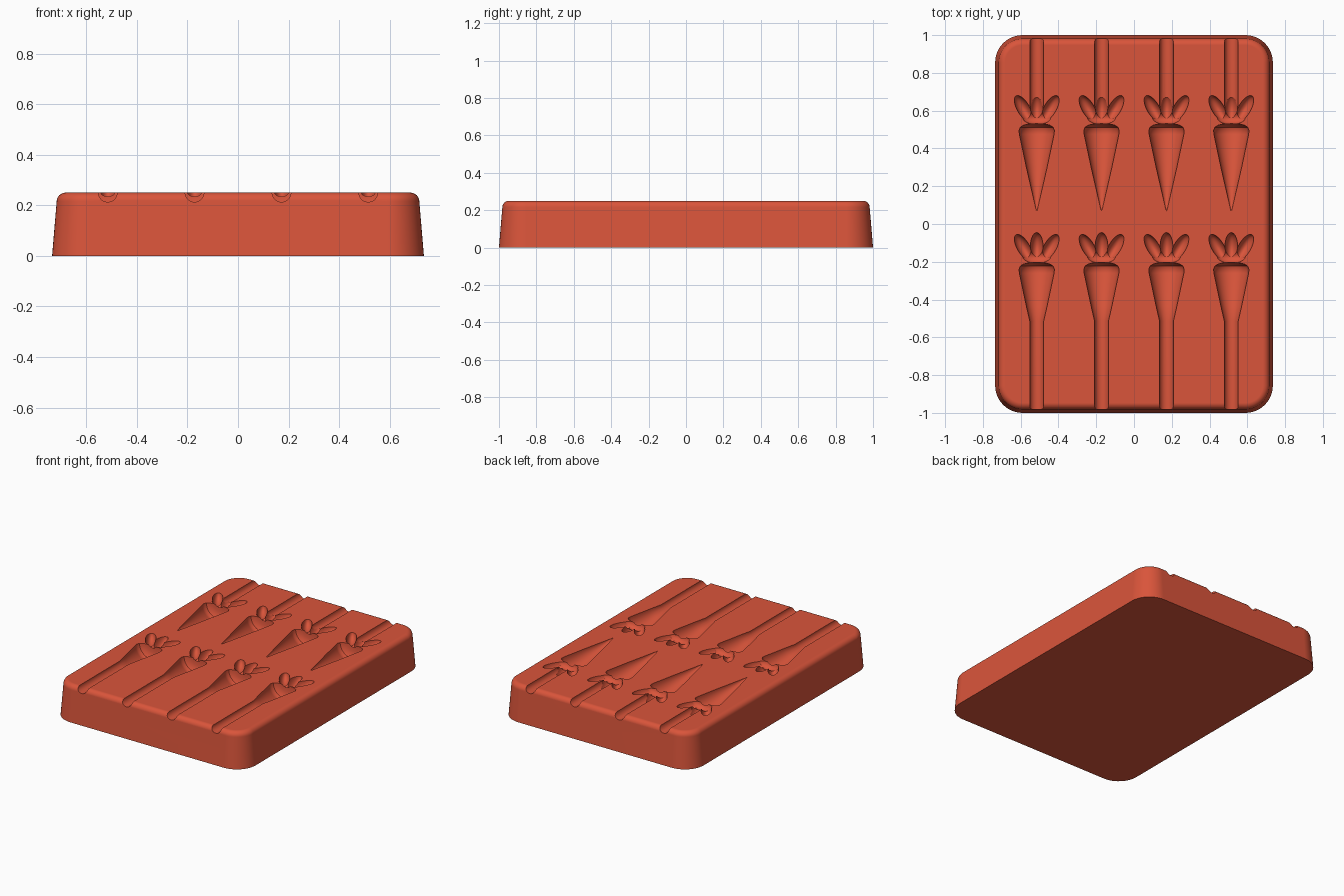
import bpy, bmesh, math
from mathutils import Matrix, Vector

cube = bpy.data.objects.get("Cube")
if cube:
    bpy.data.objects.remove(cube, do_unlink=True)

TOP = 0.25
COLUMNS = [-0.515, -0.172, 0.172, 0.515]
ROWS = [0.0, -0.735]

red = bpy.data.materials.new("coral red")
red.use_nodes = True
color = (0.70, 0.09, 0.043, 1)
red.diffuse_color = color
red.node_tree.nodes["Principled BSDF"].inputs["Base Color"].default_value = color


def make_object(name, bm):
    bmesh.ops.recalc_face_normals(bm, faces=bm.faces)
    mesh = bpy.data.meshes.new(name)
    bm.to_mesh(mesh)
    bm.free()
    mesh.materials.append(red)
    obj = bpy.data.objects.new(name, mesh)
    bpy.context.collection.objects.link(obj)
    return obj


def skin(bm, rings):
    """Join equal-length rings of points into a capped solid."""
    loops = [[bm.verts.new(p) for p in ring] for ring in rings]
    n = len(loops[0])
    for a, b in zip(loops, loops[1:]):
        for i in range(n):
            j = (i + 1) % n
            bm.faces.new((a[i], a[j], b[j], b[i]))
    bm.faces.new(loops[0])
    bm.faces.new(loops[-1])


def rounded_rect(hx, hy, r, z, steps=12):
    points = []
    for k, (sx, sy) in enumerate([(1, 1), (-1, 1), (-1, -1), (1, -1)]):
        for i in range(steps + 1):
            a = math.pi / 2 * (k + i / steps)
            points.append((sx * (hx - r) + r * math.cos(a),
                           sy * (hy - r) + r * math.sin(a), z))
    return points


def lathe_y(bm, x, profile, sides=40):
    """Solid of revolution about a line along y in the top face."""
    rings = []
    for y, r in profile:
        angles = [math.tau * (i + 0.5) / sides for i in range(sides)]
        rings.append([(x + r * math.cos(a), y, TOP + r * math.sin(a)) for a in angles])
    skin(bm, rings)


def ellipsoids(name, x, y, size, tilt):
    """One ellipsoid in every cavity."""
    bm = bmesh.new()
    for cx in COLUMNS:
        for cy in ROWS:
            m = (Matrix.Translation((cx + x, cy + y, TOP + 0.003))
                 @ Matrix.Rotation(math.radians(tilt), 4, 'Z')
                 @ Matrix.Diagonal(Vector((*size, 1))))
            bmesh.ops.create_uvsphere(bm, u_segments=28, v_segments=17, radius=1, matrix=m)
    return make_object(name, bm)


# Tray: tapered block with a rounded top rim
bm = bmesh.new()
fillet = 0.035
rings = [rounded_rect(0.735, 1.0, 0.145, 0)]
for i in range(9):
    a = math.pi / 2 * i / 8
    inset = 0.018 + fillet * (1 - math.cos(a))
    rings.append(rounded_rect(0.735 - inset, 1 - inset, 0.145 - inset,
                              TOP - fillet + fillet * math.sin(a)))
skin(bm, rings)
tray = make_object("mold_tray", bm)

# Root cavities
bm = bmesh.new()
root = [(0.531, 0.012), (0.529, 0.045), (0.523, 0.07), (0.512, 0.087),
        (0.495, 0.094), (0.475, 0.092), (0.3, 0.055), (0.068, 0.002)]
for cx in COLUMNS:
    for cy in ROWS:
        lathe_y(bm, cx, [(y + cy, r) for y, r in root])
cutters = [make_object("root_cutter", bm)]

# Leaf cavities
cutters.append(ellipsoids("crown_cutter", 0, 0.563, (0.075, 0.036, 0.042), 0))
cutters.append(ellipsoids("middle_leaf_cutter", 0, 0.614, (0.034, 0.076, 0.06), 0))
for side, sx in (("left", 1), ("right", -1)):
    cutters.append(ellipsoids(side + "_leaf_cutter", sx * 0.071, 0.612,
                              (0.033, 0.077, 0.052), -sx * 30))

# Stick channels running out of both ends
bm = bmesh.new()
for cx in COLUMNS:
    for y0, y1 in ((0.625, 1.05), (-1.05, -0.48)):
        lathe_y(bm, cx, [(y0, 0.037), (y1, 0.037)], 32)
cutters.append(make_object("channel_cutter", bm))

# Carve the tray, then drop the cutters
bpy.ops.object.select_all(action='DESELECT')
bpy.context.view_layer.objects.active = tray
tray.select_set(True)
for cutter in cutters:
    cutter.hide_render = True
    mod = tray.modifiers.new(cutter.name, 'BOOLEAN')
    mod.operation = 'DIFFERENCE'
    mod.solver = 'EXACT'
    mod.object = cutter
    bpy.ops.object.modifier_apply(modifier=mod.name)
    bpy.data.objects.remove(cutter, do_unlink=True)

bpy.ops.object.shade_smooth_by_angle(angle=math.radians(30))
weighted = tray.modifiers.new("weighted_normals", 'WEIGHTED_NORMAL')
weighted.keep_sharp = True
